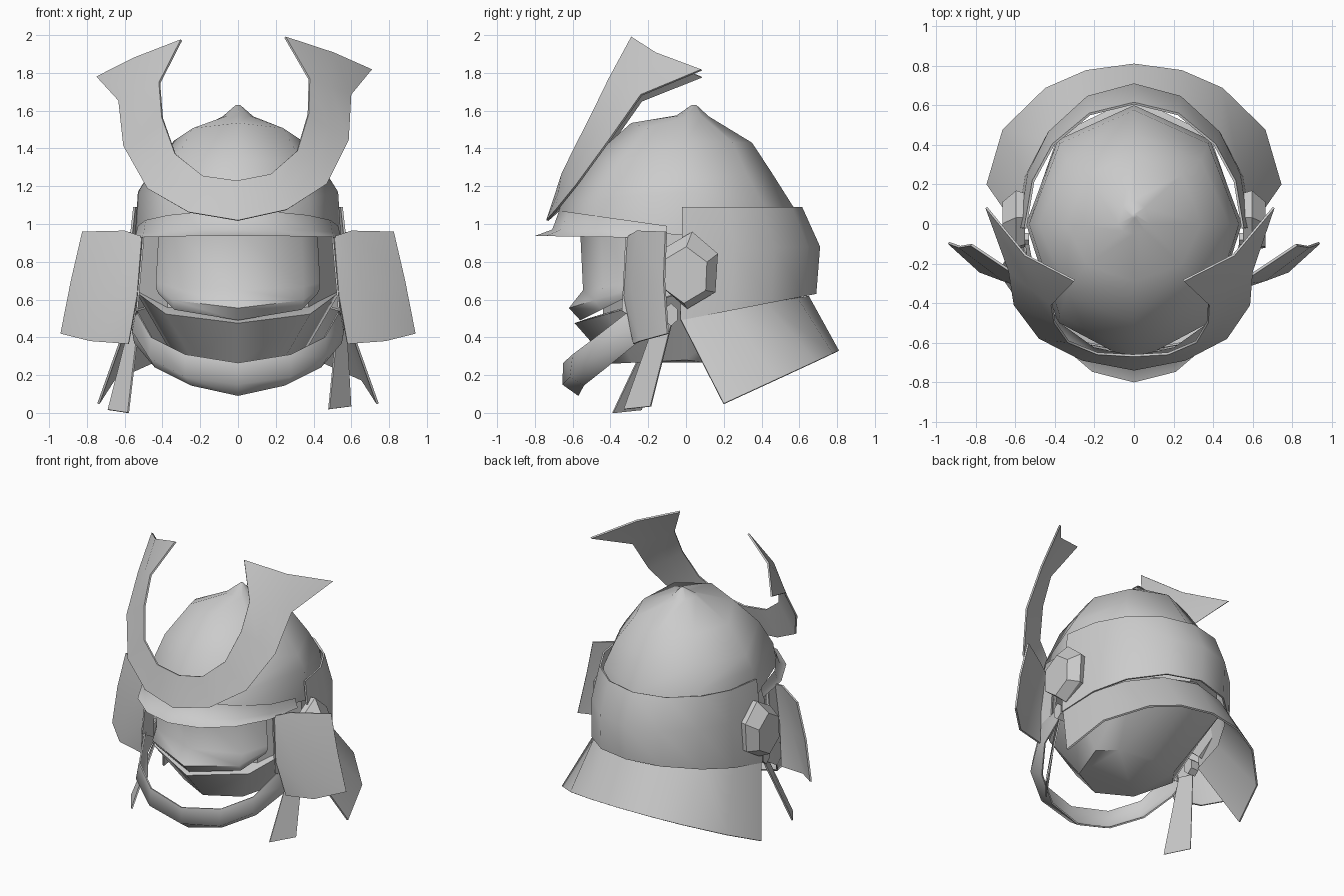
import bpy, bmesh, math
from mathutils import Vector, Matrix

if "Cube" in bpy.data.objects:
    bpy.data.objects.remove(bpy.data.objects["Cube"])

steel = bpy.data.materials.new("plain grey")
steel.diffuse_color = (0.6, 0.6, 0.6, 1)
steel.use_nodes = True
steel.node_tree.nodes["Principled BSDF"].inputs["Base Color"].default_value = steel.diffuse_color


def finish(name, bm, thick=0, angle=35):
    """Give a sheet some thickness, then smooth it with sharp edges."""
    bmesh.ops.recalc_face_normals(bm, faces=bm.faces[:])
    if thick:
        bmesh.ops.solidify(bm, geom=bm.faces[:], thickness=thick)
        bmesh.ops.recalc_face_normals(bm, faces=bm.faces[:])
    me = bpy.data.meshes.new(name)
    bm.to_mesh(me)
    bm.free()
    me.materials.append(steel)
    me.polygons.foreach_set("use_smooth", [True] * len(me.polygons))
    me.set_sharp_from_angle(angle=math.radians(angle))
    ob = bpy.data.objects.new(name, me)
    bpy.context.collection.objects.link(ob)
    return ob


def loft(name, rails, closed=False, thick=0, caps=(False, False), angle=35):
    """Skin a list of equally long rails."""
    bm = bmesh.new()
    rows = [[bm.verts.new(p) for p in r] for r in rails]
    n = len(rows[0])
    for a, b in zip(rows, rows[1:]):
        for i in range(n if closed else n - 1):
            j = (i + 1) % n
            bm.faces.new((a[i], a[j], b[j], b[i]))
    for use, row in zip(caps, (rows[0], rows[-1])):
        if use:
            bm.faces.new(row)
    return finish(name, bm, thick, angle)


ROUND8 = [i * 45 for i in range(8)]
FRONT = [180 + i * 22.5 for i in range(9)]
FACE = [180, 217, 270, 323, 360]
GUARD = [0, 22, 42, 66, 90, 114, 138, 158, 180]
SKIRT = [0, 27, 53, 71, 90, 109, 127, 153, 180]


def ring(angles, a, front, back, zf, zs, zb, yc=0.0):
    """Oval loop or arc whose height changes from the sides to front and back."""
    pts = []
    for deg in angles:
        c, s = math.cos(math.radians(deg)), math.sin(math.radians(deg))
        y = yc + (back - yc) * s if s > 0 else yc + (yc - front) * s
        z = zs + ((zb if s > 0 else zf) - zs) * abs(s)
        pts.append((a * c, y, z))
    return pts


def flip(rail):
    return [(-x, y, z) for x, y, z in rail]


def full(rail):
    """Complete a half rail that starts on the centre line."""
    return flip(rail[:0:-1]) + rail


def pair(name, rails, **kw):
    loft("right_" + name, rails, **kw)
    loft("left_" + name, [flip(r) for r in rails], **kw)


# Bowl of the helmet with its small top knob
loft("helmet_bowl", [
    ring(ROUND8, 0.545, -0.70, 0.60, 0.99, 0.94, 0.95),
    ring(ROUND8, 0.53, -0.655, 0.575, 1.12, 1.17, 1.08),
    ring(ROUND8, 0.48, -0.50, 0.455, 1.35, 1.25, 1.27),
    ring(ROUND8, 0.34, -0.29, 0.35, 1.535, 1.44, 1.43),
    ring(ROUND8, 0.08, -0.05, 0.12, 1.575, 1.57, 1.57),
    ring(ROUND8, 0.012, 0.03, 0.055, 1.63, 1.63, 1.63, yc=0.04),
], closed=True, caps=(False, True), angle=60)

# Brow visor
loft("brow_visor", [
    ring(FRONT, 0.53, -0.665, 0, 1.07, 0.99, 0, yc=-0.1),
    ring(FRONT, 0.54, -0.71, 0, 0.97, 0.95, 0, yc=-0.1),
    ring(FRONT, 0.55, -0.80, 0, 0.937, 0.925, 0, yc=-0.1),
], angle=60)

# Upper neck guard wrapping the back, and the flared skirt below it
loft("neck_guard", [
    ring(GUARD, 0.555, 0, 0.615, 0, 1.09, 1.09, yc=-0.02),
    ring(GUARD, 0.58, 0, 0.71, 0, 0.86, 0.88, yc=-0.02),
    ring(GUARD, 0.595, 0, 0.69, 0, 0.49, 0.63, yc=-0.03),
], thick=0.012)
loft("neck_skirt", [
    ring(GUARD, 0.585, 0, 0.65, 0, 0.50, 0.62, yc=-0.03),
    ring(SKIRT, 0.745, 0, 0.81, 0, 0.05, 0.33, yc=0.2),
], thick=0.012)

# Jaw shell with a closed underside and a ledge around the face
loft("jaw_shell", [
    ring(ROUND8, 0.33, -0.40, 0.18, 0.26, 0.28, 0.26),
    ring(ROUND8, 0.54, -0.59, 0.64, 0.475, 0.64, 0.64),
    ring(ROUND8, 0.46, -0.52, 0.58, 0.50, 0.655, 0.66),
], closed=True, caps=(True, True), angle=50)

# Cheek walls, face plate and the straps running down the cheeks
loft("cheek_walls", [
    ring(ROUND8, 0.53, -0.44, 0.58, 0.50, 0.635, 0.64),
    ring(ROUND8, 0.505, -0.44, 0.58, 0.95, 0.95, 0.95),
], closed=True, caps=(False, True))
loft("face_plate", [
    ring(FACE, 0.42, -0.56, 0, 0.96, 0.96, 0, yc=-0.28),
    ring(FACE, 0.435, -0.545, 0, 0.65, 0.69, 0, yc=-0.28),
    ring(FACE, 0.435, -0.62, 0, 0.555, 0.66, 0, yc=-0.28),
    ring(FACE, 0.42, -0.56, 0, 0.49, 0.63, 0, yc=-0.28),
], angle=50)
pair("cheek_strap", [[(0.505, -0.32, 0.945), (0.51, -0.22, 0.945)],
                     [(0.54, -0.34, 0.54), (0.55, -0.20, 0.46)]], thick=0.01)

# Chin strap hanging in front
loft("chin_strap", [
    full([(0, -0.65, 0.265), (0.28, -0.60, 0.31), (0.46, -0.48, 0.40),
          (0.54, -0.30, 0.54), (0.56, -0.08, 0.57)]),
    full([(0, -0.655, 0.15), (0.28, -0.615, 0.19), (0.47, -0.50, 0.29),
          (0.56, -0.30, 0.43), (0.575, -0.08, 0.51)]),
    full([(0, -0.57, 0.09), (0.25, -0.54, 0.145), (0.44, -0.42, 0.24),
          (0.55, -0.26, 0.37), (0.57, -0.08, 0.48)]),
], thick=0.01, angle=65)

# Turned-back side flaps
pair("side_flap", [
    [(0.51, -0.31, 0.935), (0.535, -0.33, 0.62), (0.58, -0.28, 0.365)],
    [(0.60, -0.26, 0.965), (0.66, -0.29, 0.65), (0.78, -0.245, 0.38)],
    [(0.825, -0.11, 0.96), (0.885, -0.12, 0.70), (0.94, -0.10, 0.42)],
], thick=0.012)


# Six-sided ear bosses
def hexagon(x, y, z, ry, rz, turn=0.0):
    return [(x, y + ry * math.sin(i * math.pi / 3 + turn),
             z + rz * math.cos(i * math.pi / 3 + turn)) for i in range(6)]


pair("ear_boss", [hexagon(0.55, 0.02, 0.755, 0.15, 0.20, 0.08),
                  hexagon(0.595, 0.02, 0.755, 0.165, 0.205, 0.08),
                  hexagon(0.665, -0.005, 0.73, 0.13, 0.15, 0.05)],
     closed=True, caps=(True, True), angle=20)

# Cord knots and hanging cord ends
pair("cord_knot", [hexagon(0.53, -0.08, 0.52, 0.04, 0.06),
                   hexagon(0.59, -0.08, 0.52, 0.04, 0.06)],
     closed=True, caps=(True, True), angle=20)
loft("right_cord_end", [[(0.53, -0.17, 0.47), (0.575, -0.08, 0.47)],
                        [(0.485, -0.33, 0.02), (0.60, -0.19, 0.035)]], thick=0.01)
loft("left_cord_end", [[(-0.53, -0.17, 0.47), (-0.575, -0.08, 0.47)],
                       [(-0.585, -0.39, 0.002), (-0.69, -0.24, 0.018)]], thick=0.01)

# Crescent crest with swept-back horns, tipped slightly to one side
outer = [(0, -0.74, 1.02), (0.26, -0.69, 1.07), (0.475, -0.58, 1.20),
         (0.597, -0.41, 1.43), (0.617, -0.24, 1.67), (0.73, 0.08, 1.80)]
inner = [(0, -0.67, 1.23), (0.18, -0.66, 1.26), (0.325, -0.60, 1.38),
         (0.39, -0.50, 1.575), (0.40, -0.41, 1.76), (0.278, -0.29, 1.985)]
middle = [tuple((Vector(p) + Vector(q)) / 2) for p, q in zip(outer, inner)]
middle[-1] = (0.53, -0.16, 1.895)
crest = loft("horned_crest", [full(outer), full(middle), full(inner)], thick=0.012)
pivot = Vector((0, 0, 1.02))
crest.data.transform(Matrix.Translation(pivot) @ Matrix.Rotation(-0.026, 4, 'Y')
                     @ Matrix.Translation(-pivot))
